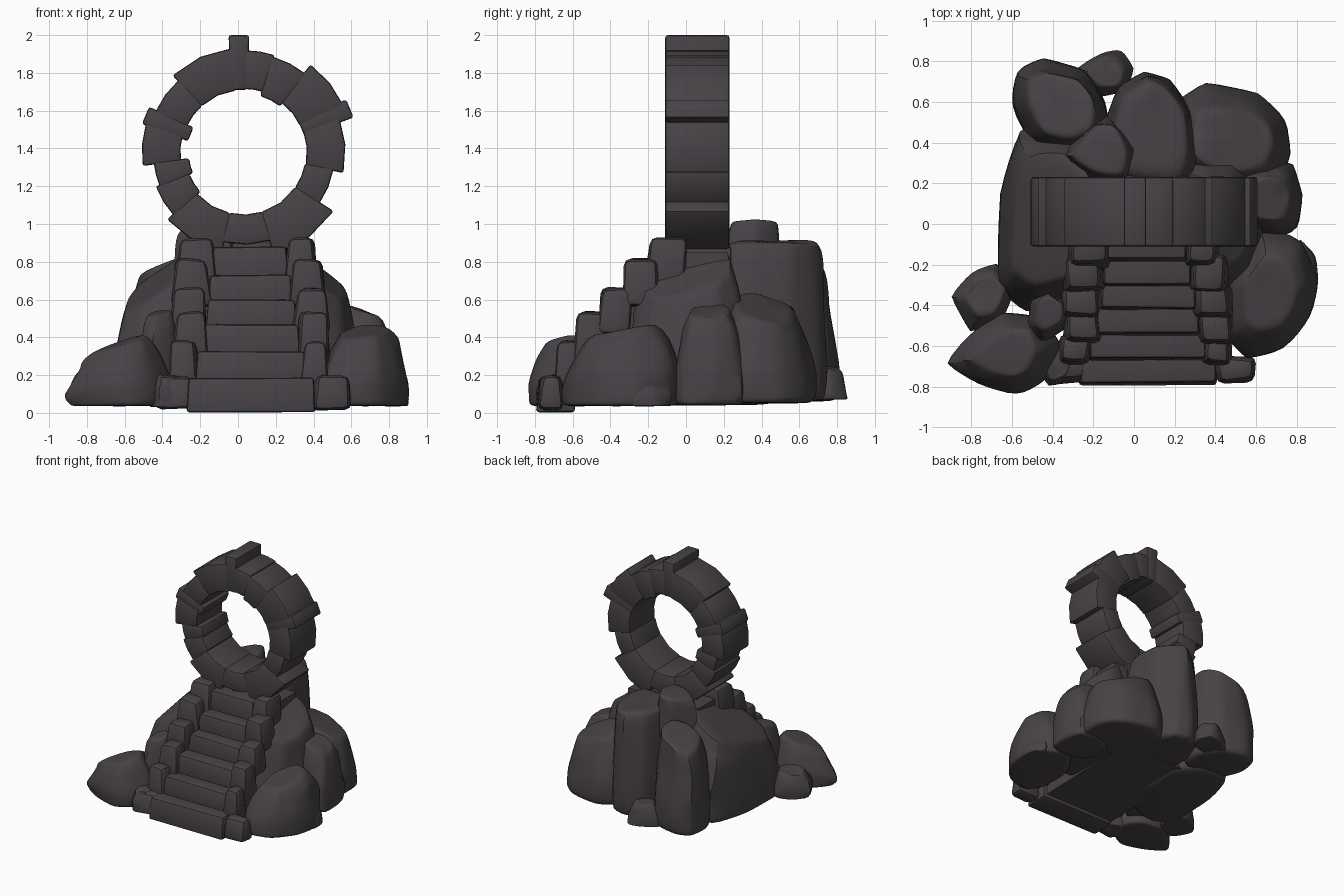
import bpy, bmesh, math, random
from mathutils import Vector

if "Cube" in bpy.data.objects:
    bpy.data.objects.remove(bpy.data.objects["Cube"])

random.seed(4)
stone = bpy.data.materials.new("dark_stone")
stone.diffuse_color = (0.063, 0.054, 0.060, 1)
stone.use_nodes = True
stone.node_tree.nodes["Principled BSDF"].inputs["Base Color"].default_value = stone.diffuse_color


def finish(bm, name, angle=35):
    bmesh.ops.recalc_face_normals(bm, faces=bm.faces[:])
    me = bpy.data.meshes.new(name)
    bm.to_mesh(me)
    bm.free()
    me.materials.append(stone)
    ob = bpy.data.objects.new(name, me)
    bpy.context.collection.objects.link(ob)
    bpy.ops.object.select_all(action='DESELECT')
    ob.select_set(True)
    bpy.context.view_layer.objects.active = ob
    bpy.ops.object.shade_smooth_by_angle(angle=math.radians(angle))
    return ob


def loft(rings):
    """Closed solid through a list of equal-length point rings."""
    bm = bmesh.new()
    vs = [[bm.verts.new(p) for p in r] for r in rings]
    n = len(vs[0])
    for a, b in zip(vs, vs[1:]):
        for i in range(n):
            bm.faces.new((a[i], a[(i + 1) % n], b[(i + 1) % n], b[i]))
    bm.faces.new(vs[0][::-1])
    bm.faces.new(vs[-1])
    bmesh.ops.recalc_face_normals(bm, faces=bm.faces[:])
    return bm


def soften(bm, width):
    es = [e for e in bm.edges if e.calc_face_angle(0) > 0.4]
    bmesh.ops.bevel(bm, geom=es, offset=width, segments=2, profile=0.5, affect='EDGES')


def block(name, x0, x1, y0, y1, z0, z1, taper=0.01, bevel=0.018, jit=0.008):
    """Slightly irregular dressed stone."""
    j = lambda: random.uniform(-jit, jit)
    rings = []
    for z, t in ((z0, 0), (z1, taper)):
        rings.append([(x + j(), y + j(), z + j() * 0.6) for x, y in
                      ((x0 + t, y0 + t), (x1 - t, y0 + t), (x1 - t, y1), (x0 + t, y1))])
    bm = loft(rings)
    soften(bm, bevel)
    return finish(bm, name)


def rock(name, outline, z0, z1, sx=0, sy=0, top=0.68):
    """Boulder from a plan outline; z1 is the top at the middle, sx and sy tilt it."""
    cx = sum(p[0] for p in outline) / len(outline)
    cy = sum(p[1] for p in outline) / len(outline)
    rings = []
    for f, s in ((0, 0.97), (0.05, 1.04), (0.38, 1.05), (0.78, 0.45 + 0.58 * top), (0.98, top), (1.0, top * 0.75)):
        ring = []
        for x, y in outline:
            px, py = (x - cx) * s, (y - cy) * s
            h = z1 + sx * px + sy * py - z0
            k = random.uniform(-0.012, 0.012)
            ring.append((cx + px + k, cy + py + k, z0 + f * h + (k if f > 0.3 else 0)))
        rings.append(ring)
    bm = loft(rings)
    # hold some of the edges so the boulder looks hewn
    crease = bm.edges.layers.float.new("crease_edge")
    for e in bm.edges:
        upright = abs(e.verts[0].co.z - e.verts[1].co.z) > 0.04
        e[crease] = random.choice((0.2, 0.5, 0.7)) if upright else 0.3
    ob = finish(bm, name, 60)
    sub = ob.modifiers.new("round", 'SUBSURF')
    sub.levels = sub.render_levels = 2
    return ob


# stone ring: start angle, end angle, inner radius, outer radius
CX, CZ = 0.03, 1.38
WEDGES = [(73, 89, .335, .54), (52, 73, .31, .53), (25, 52, .33, .585), (-11, 20, .335, .54),
          (-34, -11, .33, .485), (-73, -34, .33, .57), (-103, -73, .33, .49),
          (-138, -103, .33, .54), (-158, -138, .31, .50), (-173, -158, .29, .48),
          (164, 187, .335, .54), (132, 155, .33, .515), (97, 132, .33, .555)]
Y0, Y1 = -0.11, 0.23


def ring_stone(name, pts):
    bm = loft([[(x, y, z) for x, z in pts] for y in (Y0, Y1)])
    soften(bm, 0.014)
    finish(bm, name)


for i, (a0, a1, r0, r1) in enumerate(WEDGES):
    def arc(r, ts):
        return [(CX + r * math.cos(math.radians(a0 - .8 + (a1 - a0 + 1.6) * t)),
                 CZ + r * math.sin(math.radians(a0 - .8 + (a1 - a0 + 1.6) * t))) for t in ts]
    ring_stone(f"ring_stone_{i + 1}", arc(r1, (0, .5, 1)) + arc(r0, (1, .5, 0)))

# projecting plates of the ring: start x, z, end x, z, half width
for name, x0, z0, x1, z1, w in (("keystone", .005, 1.71, .005, 2.0, .055),
                                ("ring_plate_right", .335, 1.505, .592, 1.612, .052),
                                ("ring_plate_left", -.25, 1.475, -.49, 1.575, .05)):
    d = Vector((x1 - x0, z1 - z0)).normalized()
    n = Vector((-d.y, d.x)) * w
    ring_stone(name, [(x0 + n.x * .8, z0 + n.y * .8), (x0 - n.x * .8, z0 - n.y * .8),
                      (x1 - n.x, z1 - n.y), (x1 + n.x, z1 + n.y)])

# mound core under the stairs and ring
core = [(-.72, .03), (-.72, .08), (-.14, .72), (0, .85), (.22, .85), (.34, .06)]
finish(loft([[(x, y, z) for y, z in core] for x in (-.27, .38)]), "mound_core")

# stairs: left x, right x, front y, top z
STEPS = [(-.27, .41, -.79, .185), (-.23, .36, -.67, .325), (-.2, .33, -.55, .47),
         (-.17, .31, -.425, .60), (-.16, .29, -.305, .73), (-.14, .27, -.185, .88)]
for i, (x0, x1, y, z) in enumerate(STEPS):
    back = .24 if i == 5 else y + .2
    block(f"step_{i + 1}", x0, x1, y, back, .004 if i == 0 else z - .17, z, .012, .016, .005)

# stones lining the stairs: x range left, x range right, y range, z range
KERBS = [((-.44, -.23), (.39, .60), (-.79, -.66), (.02, .195)),
         ((-.37, -.2), (.33, .48), (-.70, -.55), (.1, .385)),
         ((-.35, -.16), (.31, .49), (-.59, -.42), (.26, .535)),
         ((-.37, -.16), (.29, .48), (-.47, -.29), (.42, .66)),
         ((-.35, -.14), (.27, .46), (-.34, -.15), (.56, .815)),
         ((-.33, -.12), (.25, .42), (-.22, 0), (.66, .925))]
for i, (lx, rx, ys, zs) in enumerate(KERBS):
    for side, xs in (("left", lx), ("right", rx)):
        block(f"kerb_{side}_{i + 1}", *xs, *ys, *zs, .022, .036, .014)

# boulders
rock("rock_back_middle", [(-.13, .2), (.27, .15), (.31, .3), (.27, .55), (.17, .70), (.06, .75),
                          (-.08, .66), (-.15, .45)], .06, .91, top=.85)
rock("rock_back_left", [(-.6, .58), (-.5, .38), (-.3, .34), (-.13, .42), (-.14, .6), (-.25, .75),
                        (-.45, .80), (-.58, .75)], .06, .79, .35, -.1, top=.75)
rock("rock_back_peak", [(-.35, .34), (-.2, .21), (-.02, .21), (.01, .36), (-.08, .52), (-.2, .51)],
     .4, 1.015, .1, 0, top=.82)
rock("rock_back_foot", [(-.32, .74), (-.2, .62), (-.03, .66), (-.01, .76), (-.07, .85), (-.15, .85)],
     .07, .24)
rock("rock_back_right", [(.18, .3), (.4, .14), (.72, .2), (.76, .35), (.74, .50), (.6, .63), (.35, .68),
                         (.22, .6)], .05, .55, -.4, -.25, top=.68)
rock("rock_left_slope", [(-.66, -.3), (-.52, -.41), (-.28, -.36), (-.14, -.1), (-.14, .3), (-.3, .46),
                         (-.57, .46), (-.65, .15)], .04, .71, .65, .2, top=.75)
rock("rock_left_front", [(-.91, -.68), (-.76, -.78), (-.57, -.84), (-.45, -.77), (-.36, -.6),
                         (-.46, -.46), (-.66, -.44), (-.82, -.56)], .035, .37, .3, .1, top=.6)
rock("rock_left_small", [(-.9, -.36), (-.8, -.52), (-.65, -.48), (-.58, -.3), (-.68, -.2), (-.8, -.24)],
     .05, .25, .2)
rock("rock_left_stair", [(-.53, -.52), (-.46, -.59), (-.32, -.5), (-.3, -.38), (-.42, -.31), (-.5, -.36)],
     .1, .53, .2, .2)
rock("rock_left_foot", [(-.47, -.7), (-.42, -.8), (-.3, -.76), (-.27, -.62), (-.4, -.58)], .03, .2)
rock("rock_right_front", [(.46, -.56), (.56, -.65), (.74, -.61), (.86, -.46), (.9, -.28), (.82, -.08),
                          (.62, -.02), (.45, -.25)], .035, .43, .12, .2, top=.62)
rock("rock_right_foot", [(.74, -.3), (.84, -.35), (.9, -.28), (.89, -.16), (.82, -.08), (.74, -.14)],
     .035, .19)
rock("rock_right_side", [(.45, 0), (.7, -.06), (.81, -.02), (.82, .14), (.78, .29), (.62, .32), (.45, .25)],
     .04, .54, -.35, top=.66)
rock("rock_right_upper", [(.2, -.22), (.42, -.33), (.58, -.22), (.64, 0), (.62, .2), (.48, .32), (.22, .32)],
     .06, .72, -.65, .25, top=.72)
